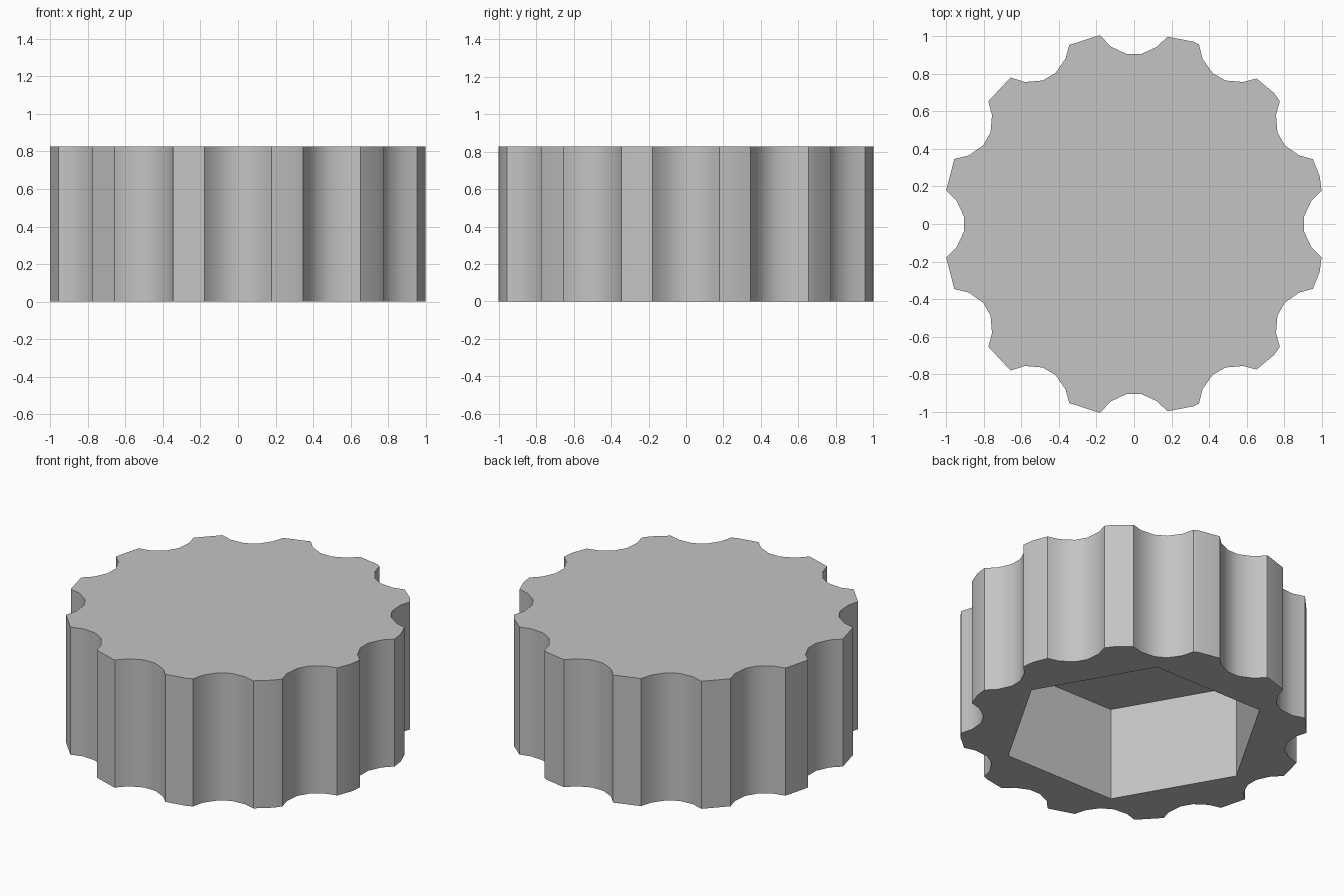
import bpy, bmesh
from math import sin, cos, pi, radians, degrees

cube = bpy.data.objects.get("Cube")
if cube:
    bpy.data.objects.remove(cube, do_unlink=True)

HEIGHT = 0.827
RADIUS = 1.021       # corner radius of the faceted blank
SIDES = 25           # sides of the blank
FLUTES = 12
POCKET_RADIUS = 0.785
POCKET_DEPTH = 0.605

grey = bpy.data.materials.new("plain grey")
grey.use_nodes = True
colour = (0.55, 0.55, 0.55, 1)
grey.diffuse_color = colour
grey.node_tree.nodes["Principled BSDF"].inputs["Base Color"].default_value = colour


def blank_radius(angle):
    """Distance to the faceted blank's outline at an angle in degrees."""
    step = 360 / SIDES
    return RADIUS * cos(pi / SIDES) / cos(radians(angle % step - step / 2))


def prism(name, outline, z0, z1):
    """Extrude an outline of (degrees, radius) pairs from z0 to z1."""
    bm = bmesh.new()
    ring = [bm.verts.new((r * cos(radians(a)), r * sin(radians(a)), z0)) for a, r in outline]
    base = bm.faces.new(ring)
    top = bmesh.ops.extrude_face_region(bm, geom=[base])["geom"]
    moved = [v for v in top if isinstance(v, bmesh.types.BMVert)]
    bmesh.ops.translate(bm, verts=moved, vec=(0, 0, z1 - z0))
    bmesh.ops.recalc_face_normals(bm, faces=bm.faces)
    mesh = bpy.data.meshes.new(name)
    bm.to_mesh(mesh)
    bm.free()
    mesh.materials.append(grey)
    obj = bpy.data.objects.new(name, mesh)
    bpy.context.collection.objects.link(obj)
    return obj


# Fluted outline: scalloped grooves, with the blank's corners kept on the ridges
outline = []
pitch = 360 / FLUTES
edge = 10.1
for i in range(FLUTES):
    mid = i * pitch
    outline.append((mid - edge, blank_radius(mid - edge)))
    outline += [(mid + a, r) for a, r in ((-7.5, 0.953), (-2.5, 0.906), (2.5, 0.906), (7.5, 0.953))]
    outline.append((mid + edge, blank_radius(mid + edge)))
    for k in range(SIDES):
        corner = k * 360 / SIDES
        if mid + edge + 0.2 < corner < mid + pitch - edge - 0.2:
            outline.append((corner, RADIUS))

knob = prism("fluted_knob", outline, 0, HEIGHT)

# Hexagonal pocket in the underside
cutter = prism("pocket_cutter", [(60 * i, POCKET_RADIUS) for i in range(6)], -0.2, POCKET_DEPTH)
cutter.hide_render = True
cut = knob.modifiers.new("hex_pocket", 'BOOLEAN')
cut.operation = 'DIFFERENCE'
cut.solver = 'EXACT'
cut.object = cutter

bpy.ops.object.select_all(action='DESELECT')
knob.select_set(True)
bpy.context.view_layer.objects.active = knob
bpy.ops.object.modifier_apply(modifier=cut.name)
bpy.data.objects.remove(cutter, do_unlink=True)

# Smooth grooves, crisp ridges
bpy.ops.object.shade_smooth_by_angle(angle=radians(30))
